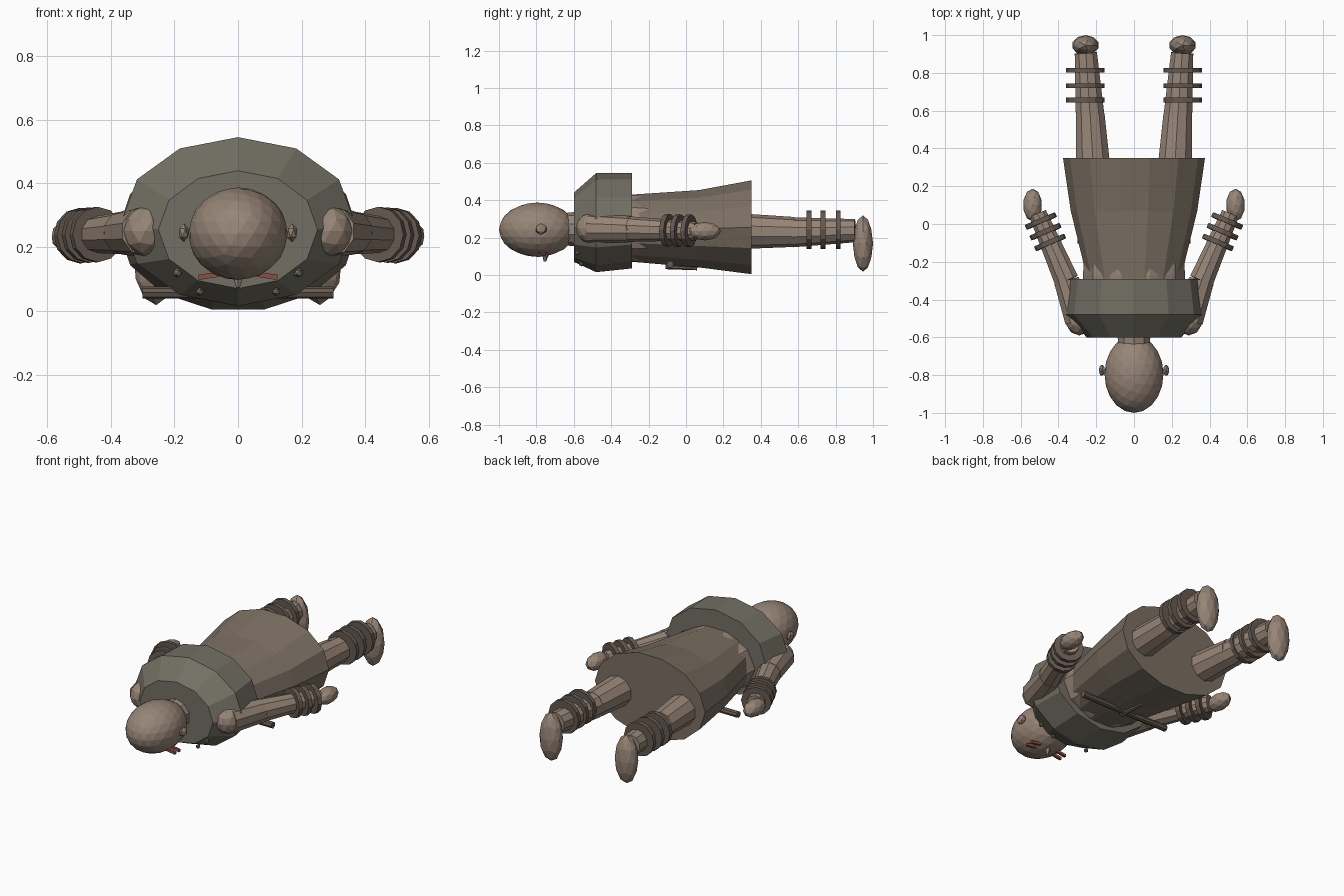
import bpy, bmesh
from math import sin, cos, pi
from mathutils import Vector, Matrix

if "Cube" in bpy.data.objects:
    bpy.data.objects.remove(bpy.data.objects["Cube"])


def material(name, rgb):
    m = bpy.data.materials.new(name)
    m.diffuse_color = (*rgb, 1)
    m.use_nodes = True
    m.node_tree.nodes["Principled BSDF"].inputs["Base Color"].default_value = m.diffuse_color
    return m


SKIN = material("skin", (0.31, 0.235, 0.185))
CLOTH = material("cloth", (0.20, 0.16, 0.125))
FUR = material("cape_cloth", (0.17, 0.16, 0.125))
DARK = material("dark_bands", (0.13, 0.10, 0.08))
RED = material("red_paint", (0.25, 0.08, 0.06))
BEAD = material("bead_green", (0.17, 0.18, 0.11))


def finish(name, bm, mat):
    bmesh.ops.recalc_face_normals(bm, faces=bm.faces)
    me = bpy.data.meshes.new(name)
    bm.to_mesh(me)
    bm.free()
    me.materials.append(mat)
    ob = bpy.data.objects.new(name, me)
    bpy.context.collection.objects.link(ob)
    return ob


def ball(name, pos, size, mat, sub=2):
    bm = bmesh.new()
    bmesh.ops.create_icosphere(bm, subdivisions=sub, radius=1)
    bm.transform(Matrix.Translation(pos) @ Matrix.Diagonal((*size, 1)))
    return finish(name, bm, mat)


def rod(name, a, b, r1, r2, mat, n=10):
    a, b = Vector(a), Vector(b)
    d = b - a
    bm = bmesh.new()
    bmesh.ops.create_cone(bm, cap_ends=True, segments=n, radius1=r1, radius2=r2, depth=d.length)
    rot = d.to_track_quat('Z', 'Y').to_matrix().to_4x4()
    bm.transform(Matrix.Translation((a + b) / 2) @ rot)
    return finish(name, bm, mat)


def box(name, pos, size, mat, turn=0):
    bm = bmesh.new()
    bmesh.ops.create_cube(bm, size=1)
    bm.transform(Matrix.Translation(pos) @ Matrix.Rotation(turn, 4, 'Y') @ Matrix.Diagonal((*size, 1)))
    return finish(name, bm, mat)


def loft(name, sections, n, mat, phase=0):
    """Join elliptical rings (y, centre z, x radius, z radius) along y."""
    bm = bmesh.new()
    rings = []
    for y, zc, rx, rz in sections:
        rings.append([bm.verts.new((rx * cos(2 * pi * i / n + phase), y,
                                    zc + rz * sin(2 * pi * i / n + phase))) for i in range(n)])
    for p, q in zip(rings, rings[1:]):
        for i in range(n):
            j = (i + 1) % n
            bm.faces.new((p[i], p[j], q[j], q[i]))
    bm.faces.new(rings[0])
    bm.faces.new(rings[-1])
    return finish(name, bm, mat)


# Head, neck and trunk
ball("head", (0, -0.795, 0.242), (0.156, 0.205, 0.145), SKIN, 3)
rod("neck", (0, -0.66, 0.245), (0, -0.56, 0.245), 0.085, 0.095, SKIN)
loft("torso", [(-0.5, 0.25, 0.26, 0.17), (-0.27, 0.25, 0.27, 0.187), (-0.1, 0.25, 0.26, 0.17)], 10, SKIN)

# Dress and shoulder cape
loft("dress", [(-0.4, 0.25, 0.23, 0.182), (-0.28, 0.25, 0.25, 0.185),
               (0.07, 0.247, 0.335, 0.212), (0.35, 0.255, 0.376, 0.257)], 14, CLOTH)
loft("cape", [(-0.6, 0.255, 0.25, 0.185), (-0.48, 0.28, 0.366, 0.265),
              (-0.29, 0.29, 0.343, 0.255)], 12, FUR)

# Belt bar with buckle pin under the waist
rod("belt_bar", (-0.3, -0.085, 0.057), (0.3, -0.085, 0.057), 0.019, 0.019, DARK, 8)
rod("belt_pin", (0, -0.11, 0.045), (0, 0.06, 0.034), 0.014, 0.009, DARK, 6)

# Nose ornament
rod("nose", (0, -0.75, 0.115), (0, -0.755, 0.072), 0.02, 0.006, SKIN, 6)

for s, side in ((-1, "left"), (1, "right")):
    # Ears and face markings
    ball(side + "_ear", (s * 0.17, -0.775, 0.245), (0.018, 0.033, 0.03), SKIN, 1)
    for k in range(2):
        box(side + "_face_mark", (s * 0.092, -0.785 + 0.04 * k, 0.11), (0.065, 0.014, 0.016), RED, s * 0.15)

    # Collar beads
    ball(side + "_outer_bead", (s * 0.19, -0.58, 0.12), (0.016, 0.016, 0.016), BEAD, 1)
    ball(side + "_inner_bead", (s * 0.12, -0.56, 0.06), (0.014, 0.014, 0.014), BEAD, 1)

    # Arm
    shoulder = Vector((s * 0.29, -0.51, 0.25))
    elbow = Vector((s * 0.357, -0.30, 0.245))
    wrist = Vector((s * 0.51, 0.055, 0.235))
    ball(side + "_shoulder", shoulder, (0.072, 0.08, 0.08), SKIN)
    rod(side + "_upper_arm", shoulder, elbow, 0.08, 0.07, SKIN)
    rod(side + "_forearm", elbow, wrist, 0.068, 0.05, SKIN)
    rod(side + "_elbow_spike", elbow + Vector((s * 0.045, -0.015, 0)),
        elbow + Vector((s * 0.064, -0.02, 0)), 0.025, 0.005, SKIN, 6)
    along = (wrist - elbow).normalized()
    for t in (0.57, 0.73, 0.89):
        c = elbow.lerp(wrist, t)
        rod(side + "_bracelet", c - along * 0.013, c + along * 0.013, 0.087, 0.087, DARK, 12)
    ball(side + "_hand", (s * 0.537, 0.1, 0.234), (0.05, 0.087, 0.049), SKIN)

    # Leg
    rod(side + "_thigh", (s * 0.21, 0.2, 0.235), (s * 0.232, 0.58, 0.23), 0.10, 0.08, SKIN)
    rod(side + "_shin", (s * 0.232, 0.57, 0.228), (s * 0.255, 0.905, 0.237), 0.08, 0.062, SKIN)
    for y in (0.657, 0.732, 0.814):
        rod(side + "_anklet", (s * 0.257, y - 0.013, 0.242), (s * 0.257, y + 0.013, 0.242), 0.102, 0.102, DARK, 12)
    ball(side + "_foot", (s * 0.257, 0.946, 0.168), (0.072, 0.054, 0.15), SKIN)
